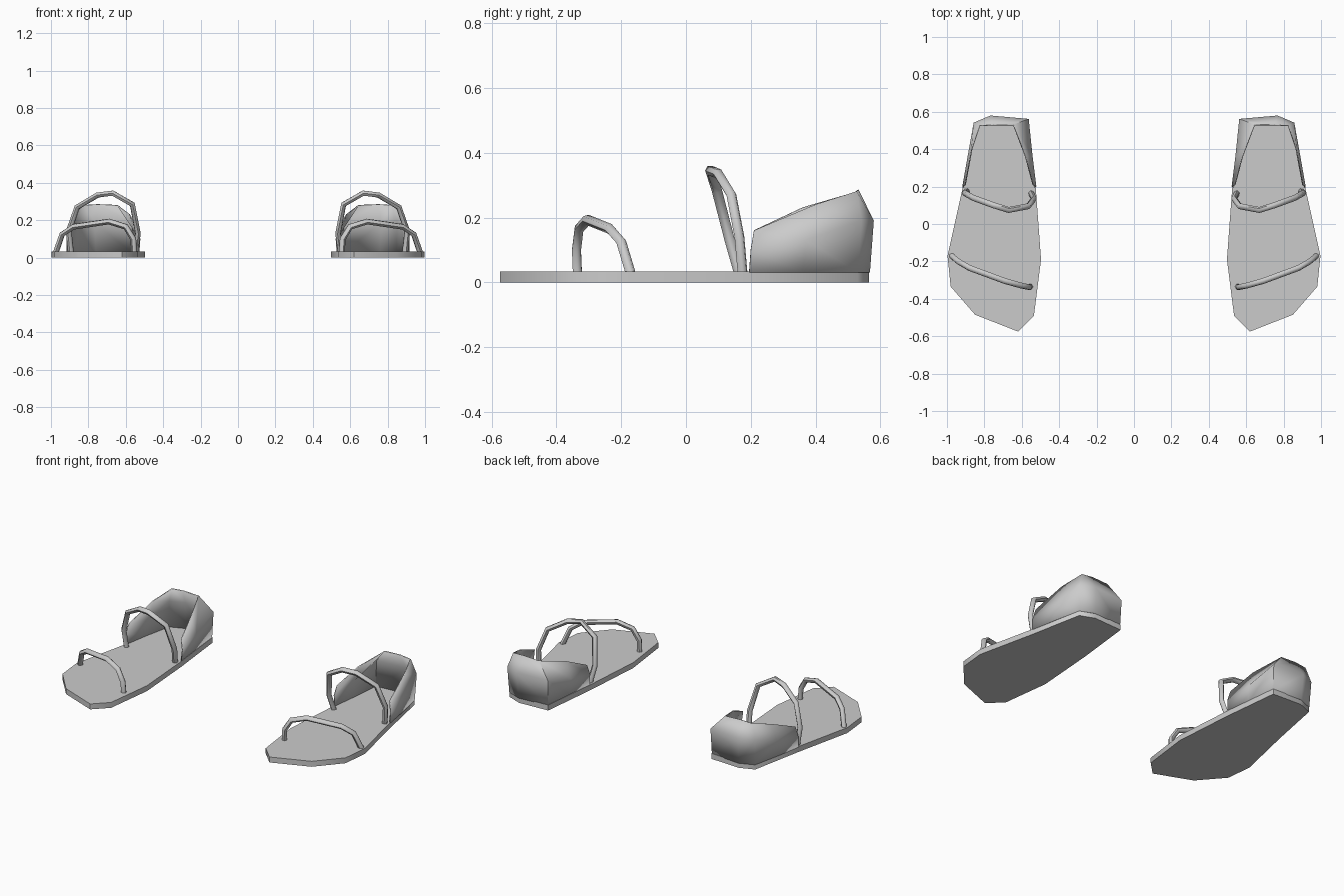
import bpy, bmesh, math

if "Cube" in bpy.data.objects:
    bpy.data.objects.remove(bpy.data.objects["Cube"])

grey = bpy.data.materials.new("warm_grey")
grey.diffuse_color = (0.6, 0.6, 0.6, 1)
grey.use_nodes = True
grey.node_tree.nodes["Principled BSDF"].inputs["Base Color"].default_value = grey.diffuse_color


def finish(ob, angle):
    ob.data.materials.append(grey)
    bpy.ops.object.select_all(action='DESELECT')
    ob.select_set(True)
    bpy.context.view_layer.objects.active = ob
    bpy.ops.object.shade_smooth_by_angle(angle=math.radians(angle))


def mesh_object(name, bm, angle):
    bmesh.ops.recalc_face_normals(bm, faces=bm.faces)
    me = bpy.data.meshes.new(name)
    bm.to_mesh(me)
    bm.free()
    ob = bpy.data.objects.new(name, me)
    bpy.context.collection.objects.link(ob)
    finish(ob, angle)
    return ob


def sole(name, s):
    outline = [(.62, -.575), (.85, -.485), (.98, -.335), (.997, -.17), (.917, .19),
               (.85, .53), (.76, .565), (.565, .555), (.525, .19), (.497, -.19), (.535, -.49)]
    bm = bmesh.new()
    base = bm.faces.new([bm.verts.new((s * x, y, 0)) for x, y in outline])
    r = bmesh.ops.extrude_face_region(bm, geom=[base])
    top = [v for v in r['geom'] if isinstance(v, bmesh.types.BMVert)]
    bmesh.ops.translate(bm, verts=top, vec=(0, 0, .034))
    mesh_object(name, bm, 60)


def heel_cup(name, s):
    # columns run from the inner front round the heel to the outer front
    columns = [
        [(.53, .195, .03), (.525, .20, .10), (.54, .21, .16)],
        [(.55, .36, .03), (.545, .36, .13), (.58, .36, .23)],
        [(.568, .55, .03), (.565, .56, .19), (.645, .53, .28)],
        [(.76, .565, .03), (.767, .577, .19), (.75, .53, .285)],
        [(.848, .53, .03), (.855, .54, .19), (.825, .525, .28)],
        [(.885, .36, .03), (.885, .37, .13), (.867, .40, .24)],
        [(.913, .195, .03), (.915, .20, .10), (.902, .21, .16)],
    ]
    bm = bmesh.new()
    vs = [[bm.verts.new((s * x, y, z)) for x, y, z in c] for c in columns]
    for a, b in zip(vs, vs[1:]):
        for i in range(2):
            bm.faces.new((a[i], b[i], b[i + 1], a[i + 1]))
    ob = mesh_object(name, bm, 70)
    wall = ob.modifiers.new("wall", 'SOLIDIFY')
    wall.thickness = .006
    wall.offset = 0


def strap(name, path, s):
    cu = bpy.data.curves.new(name, 'CURVE')
    cu.dimensions = '3D'
    cu.bevel_depth = .016
    cu.bevel_resolution = 1
    cu.use_fill_caps = True
    sp = cu.splines.new('POLY')
    sp.points.add(len(path) - 1)
    for p, (x, y, z) in zip(sp.points, path):
        p.co = (s * x, y, z, 1)
    ob = bpy.data.objects.new(name, cu)
    bpy.context.collection.objects.link(ob)
    # turn the swept tube into a mesh
    bpy.ops.object.select_all(action='DESELECT')
    ob.select_set(True)
    bpy.context.view_layer.objects.active = ob
    bpy.ops.object.convert(target='MESH')
    finish(bpy.context.view_layer.objects.active, 60)


toe_path = [(.555, -.335, .025), (.56, -.338, .10), (.60, -.33, .165), (.69, -.305, .193),
            (.88, -.235, .165), (.94, -.2, .125), (.975, -.17, .025)]
ankle_path = [(.893, .175, .025), (.905, .165, .14), (.86, .14, .27), (.75, .1, .335),
              (.67, .075, .345), (.565, .095, .285), (.535, .135, .13), (.55, .165, .025)]

# mirrored pair
for side, s in (("left", -1), ("right", 1)):
    sole(side + "_sole", s)
    heel_cup(side + "_heel_cup", s)
    strap(side + "_toe_strap", toe_path, s)
    strap(side + "_ankle_strap", ankle_path, s)
